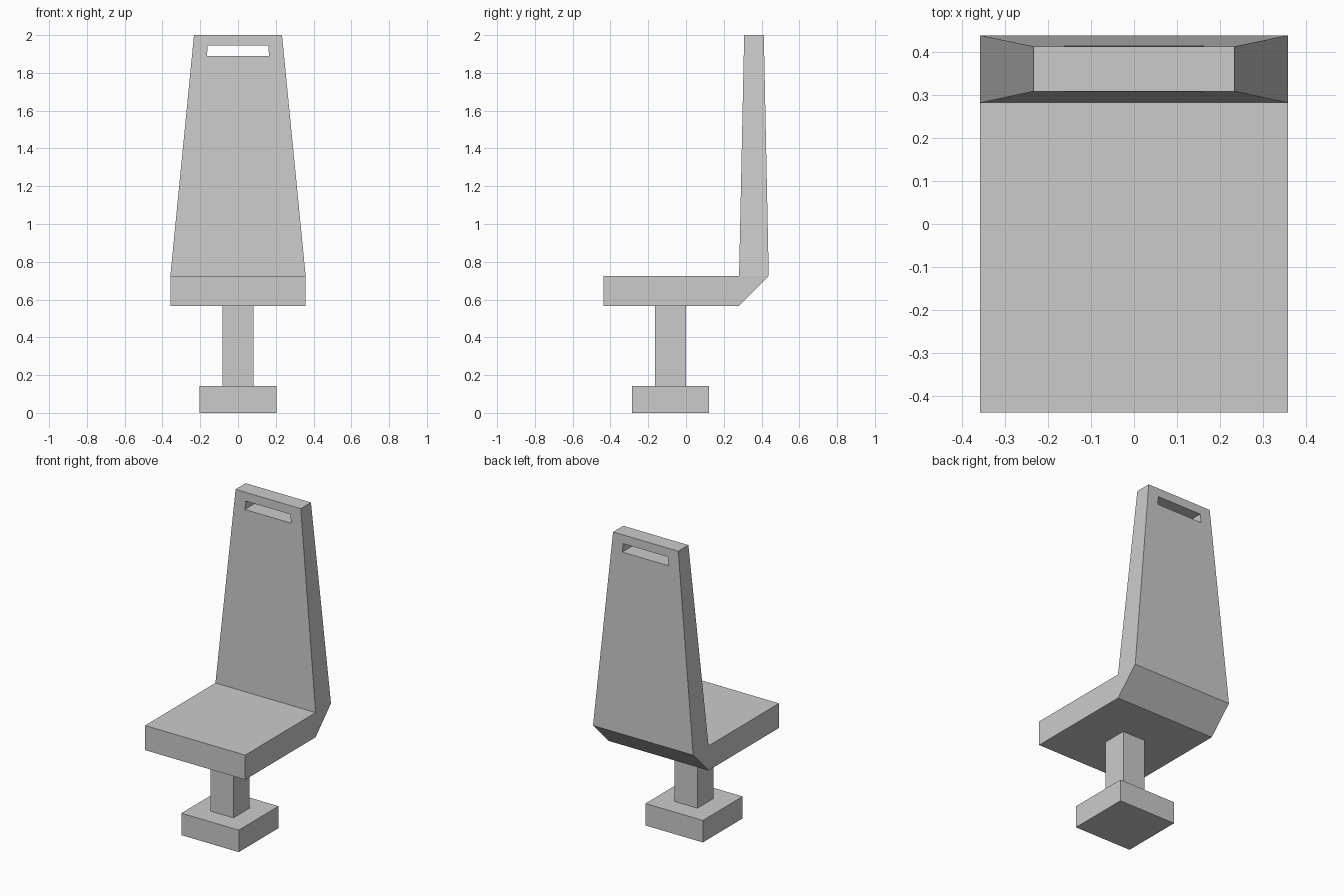
import bpy
import bmesh

if "Cube" in bpy.data.objects:
    bpy.data.objects.remove(bpy.data.objects["Cube"])


def make_object(name, verts, faces):
    mesh = bpy.data.meshes.new(name)
    bm = bmesh.new()
    vs = [bm.verts.new(v) for v in verts]
    for f in faces:
        bm.faces.new([vs[i] for i in f])
    bmesh.ops.recalc_face_normals(bm, faces=bm.faces)
    bm.to_mesh(mesh)
    bm.free()
    obj = bpy.data.objects.new(name, mesh)
    bpy.context.collection.objects.link(obj)
    return obj


def side_loft(name, profile, cells):
    """Mirror a (half width, y, z) profile across x; cells are the side faces."""
    n = len(profile)
    verts = [(s * w, y, z) for s in (-1, 1) for w, y, z in profile]
    faces = [(i, (i + 1) % n, (i + 1) % n + n, i + n) for i in range(n)]
    for c in cells:
        faces += [tuple(c), tuple(i + n for i in c)]
    return make_object(name, verts, faces)


def box(name, half_w, y0, y1, z0, z1, top_w=None):
    t = half_w if top_w is None else top_w
    profile = [(half_w, y0, z0), (t, y0, z1), (t, y1, z1), (half_w, y1, z0)]
    return side_loft(name, profile, [(0, 1, 2, 3)])


# Pedestal
box("base", 0.205, -0.285, 0.121, 0.0, 0.142)
box("post", 0.082, -0.164, 0.0, 0.142, 0.567)

# Seat and tapered backrest in one piece, joined by a chamfered rear corner
seat = side_loft("seat_and_back", [
    (0.358, -0.438, 0.567), (0.358, -0.438, 0.726),
    (0.358, 0.281, 0.726), (0.233, 0.308, 2.0),
    (0.233, 0.412, 2.0), (0.358, 0.438, 0.726),
    (0.358, 0.281, 0.567),
], [(0, 1, 2, 6), (2, 5, 6), (2, 3, 4, 5)])

# Hand slot cut through the top of the backrest
cutter = box("slot_cutter", 0.165, 0.2, 0.6, 1.889, 1.944, top_w=0.16)
cutter.hide_render = True
mod = seat.modifiers.new("slot", 'BOOLEAN')
mod.operation = 'DIFFERENCE'
mod.solver = 'EXACT'
mod.object = cutter
bpy.context.view_layer.objects.active = seat
bpy.ops.object.modifier_apply(modifier=mod.name)
bpy.data.objects.remove(cutter)
